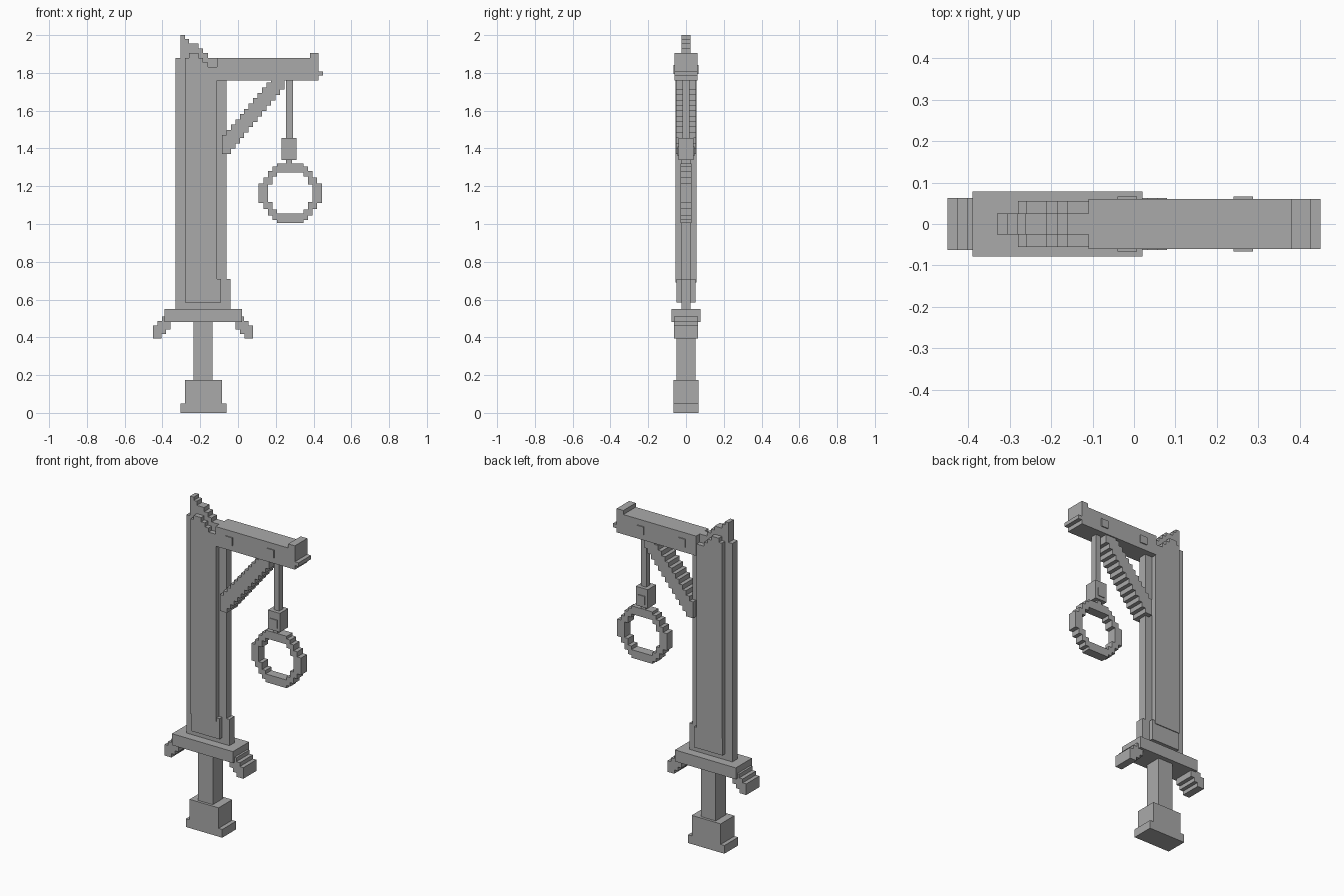
import bpy
import bmesh
from mathutils import Matrix, Vector

if "Cube" in bpy.data.objects:
    bpy.data.objects.remove(bpy.data.objects["Cube"])

GREY = (0.4, 0.4, 0.4, 1)
mat = bpy.data.materials.new("stone grey")
mat.use_nodes = True
mat.diffuse_color = GREY
mat.node_tree.nodes["Principled BSDF"].inputs["Base Color"].default_value = GREY
CELL = 0.0236


def part(name, boxes, depth):
    """One object from (x0, x1, z0, z1) boxes, centred on y = 0."""
    bm = bmesh.new()
    for x0, x1, z0, z1 in boxes:
        place = Matrix.Translation(Vector(((x0 + x1) / 2, 0, (z0 + z1) / 2)))
        size = Matrix.Diagonal((x1 - x0, 2 * depth, z1 - z0, 1))
        bmesh.ops.create_cube(bm, size=1, matrix=place @ size)
    mesh = bpy.data.meshes.new(name)
    bm.to_mesh(mesh)
    bm.free()
    mesh.materials.append(mat)
    obj = bpy.data.objects.new(name, mesh)
    bpy.context.collection.objects.link(obj)
    return obj


def columns(edges, tops, bottom):
    """Stepped silhouette: neighbouring columns with different tops."""
    return [(a, b, bottom, t) for a, b, t in zip(edges, edges[1:], tops)]


# Handle
part("pommel", [(-0.305, -0.06, 0, 0.05), (-0.28, -0.085, 0.05, 0.175)], 0.066)
part("grip", [(-0.235, -0.135, 0.175, 0.49)], 0.05)

# Guard with drooping stepped tips
part("guard", [(-0.39, 0.02, 0.48, 0.55)], 0.078)
middle = -0.185
for side, name in ((-1, "right_guard_tip"), (1, "left_guard_tip")):
    steps = []
    for i in range(3):
        a = middle + side * (0.265 - i * CELL)
        b = a - side * 0.045
        z = 0.395 + i * CELL
        steps.append((min(a, b), max(a, b), z, z + 0.068))
    part(name, steps, 0.063)

# Blade: thin core with broken top, thicker panels on both faces
top_edges = [-0.33, -0.305, -0.28, -0.26, -0.21, -0.185, -0.16, -0.06]
part("blade_core", columns(top_edges, [1.88, 2.0, 1.98, 1.955, 1.93, 1.905, 1.88], 0.55), 0.025)
part("blade_panel", columns([-0.28, -0.26, -0.21, -0.185, -0.16, -0.11],
                            [1.88, 1.905, 1.88, 1.855, 1.83], 0.69), 0.055)
part("blade_panel_foot", [(-0.28, -0.09, 0.585, 0.71)], 0.05)
part("blade_heel", [(-0.09, -0.04, 0.55, 0.71)], 0.025)

# Crossbeam with raised end and small tip
part("beam", [(-0.11, 0.425, 1.76, 1.88), (0.38, 0.425, 1.88, 1.905),
              (0.425, 0.45, 1.785, 1.808)], 0.06)
part("beam_bolts", [(x, x + 0.047, 1.795, 1.843) for x in (-0.04, 0.24)], 0.066)

# Stepped diagonal brace
part("brace", [(-0.085 + i * CELL, -0.085 + (i + 1) * CELL,
                1.37 + max(0, i - 1) * 0.0285, min(1.47 + i * 0.028, 1.765))
               for i in range(14)], 0.053)

# Hanging rod, socket and link
part("rod", [(0.255, 0.29, 1.45, 1.765)], 0.018)
part("socket", [(0.23, 0.31, 1.34, 1.455)], 0.04)
part("socket_bolt", [(0.247, 0.293, 1.36, 1.41)], 0.045)
part("link", [(0.255, 0.285, 1.31, 1.345)], 0.025)

# Stepped ring: column bounds with inner and outer half heights, in cells
ring = []
cx, cz = 0.277, 1.163
for x0, x1, inner, outer in ((0, 3, 4.6, 6.7), (3, 4, 3.7, 6), (4, 5, 2, 5),
                             (5, 6, 0, 3.5), (6, 7.1, 0, 2.2)):
    for sx in (-1, 1):
        a, b = sorted((cx + sx * x0 * CELL, cx + sx * x1 * CELL))
        for sz in (-1, 1):
            c, d = sorted((cz + sz * inner * CELL, cz + sz * outer * CELL))
            ring.append((a, b, c, d))
part("ring", ring, 0.028)
